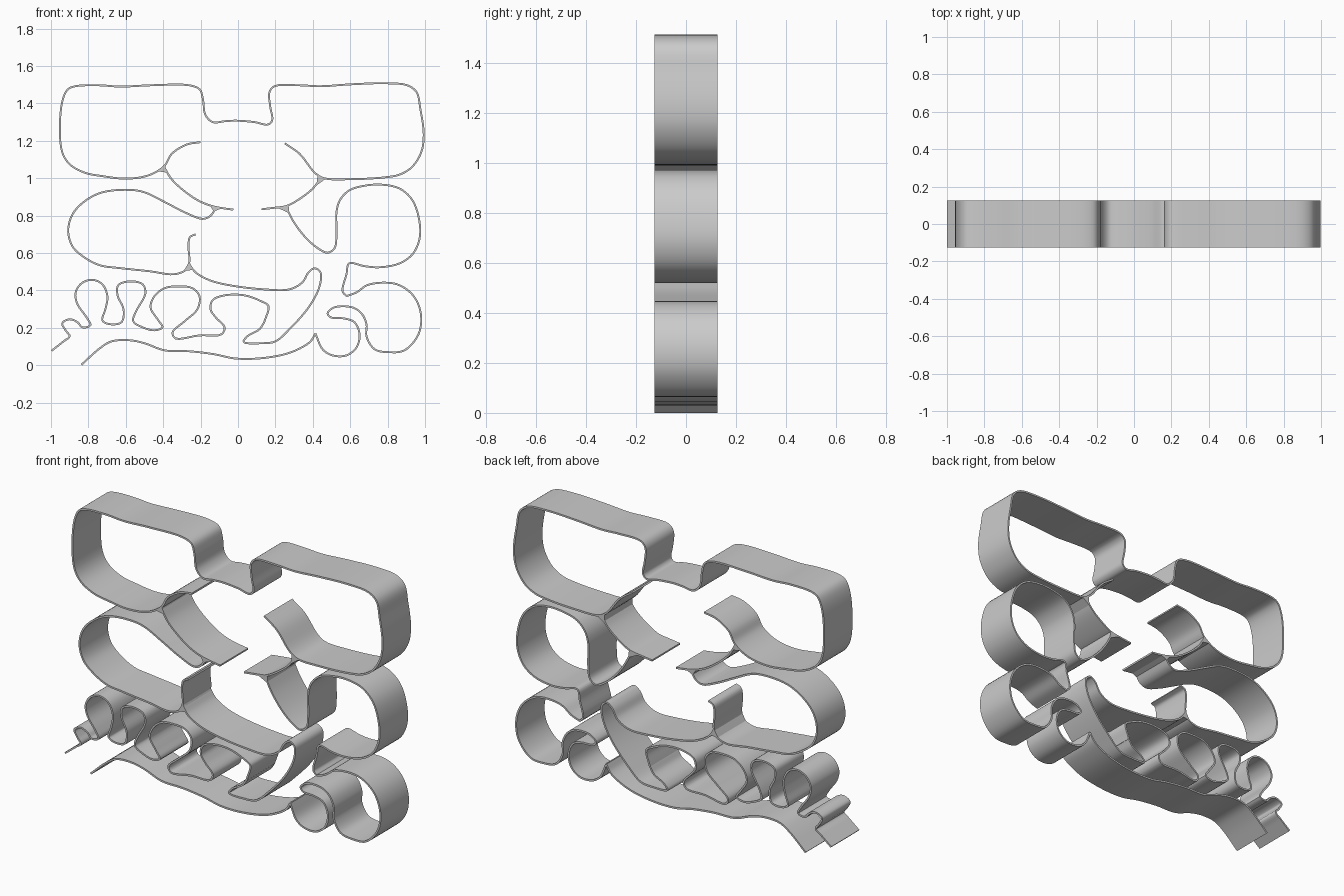
import bpy, bmesh
from mathutils import Vector

DEPTH = 0.125   # half height of the blade walls along y
WALL = 0.010    # wall thickness
STEPS = 5       # samples per path segment


def smooth_path(pts):
    """Centripetal Catmull-Rom curve through the given x, z points."""
    p = [Vector(q) for q in pts]
    p = [p[0] * 2 - p[1]] + p + [p[-1] * 2 - p[-2]]
    out = []
    for a, b, c, d in zip(p, p[1:], p[2:], p[3:]):
        t1 = (b - a).length ** 0.5
        t2 = t1 + (c - b).length ** 0.5
        t3 = t2 + (d - c).length ** 0.5
        for i in range(STEPS):
            t = t1 + (t2 - t1) * i / STEPS
            u = a.lerp(b, t / t1)
            v = b.lerp(c, (t - t1) / (t2 - t1))
            w = c.lerp(d, (t - t2) / (t3 - t2))
            out.append(u.lerp(v, t / t2).lerp(v.lerp(w, (t - t1) / (t3 - t1)), (t - t1) / (t2 - t1)))
    return out + [p[-2]]


def finish(name, bm):
    bmesh.ops.recalc_face_normals(bm, faces=bm.faces)
    me = bpy.data.meshes.new(name)
    bm.to_mesh(me)
    bm.free()
    ob = bpy.data.objects.new(name, me)
    bpy.context.collection.objects.link(ob)
    bpy.ops.object.select_all(action='DESELECT')
    ob.select_set(True)
    bpy.context.view_layer.objects.active = ob
    bpy.ops.object.shade_smooth_by_angle(angle=0.7)


def wall(name, pts):
    """Thin upright ribbon following a path in the xz plane."""
    path = smooth_path(pts)
    bm = bmesh.new()
    rings = []
    for i, q in enumerate(path):
        t = (path[min(i + 1, len(path) - 1)] - path[max(i - 1, 0)]).normalized()
        n = Vector((-t.y, t.x)) * WALL / 2
        corners = [(q + n, -DEPTH), (q - n, -DEPTH), (q - n, DEPTH), (q + n, DEPTH)]
        rings.append([bm.verts.new((c.x, y, c.y)) for c, y in corners])
    for r, s in zip(rings, rings[1:]):
        for k in range(4):
            bm.faces.new((r[k], r[k - 1], s[k - 1], s[k]))
    bm.faces.new(rings[0])
    bm.faces.new(rings[-1])
    finish(name, bm)


def web(name, pts):
    """Solid triangular fillet where two walls meet."""
    bm = bmesh.new()
    f = bm.faces.new([bm.verts.new((x, -DEPTH, z)) for x, z in pts])
    new = bmesh.ops.extrude_face_region(bm, geom=[f])['geom']
    bmesh.ops.translate(bm, vec=(0, 2 * DEPTH, 0), verts=[v for v in new if isinstance(v, bmesh.types.BMVert)])
    finish(name, bm)


# Top outline: left half, notch, right half
wall("top_outline", [
    (-.2, 1.193), (-.275, 1.18), (-.355, 1.13), (-.39, 1.07), (-.445, 1.03), (-.51, 1.007),
    (-.61, .998), (-.715, 1.01), (-.82, 1.03), (-.90, 1.075), (-.94, 1.14), (-.952, 1.29),
    (-.937, 1.42), (-.91, 1.475), (-.87, 1.492), (-.74, 1.497), (-.63, 1.49), (-.47, 1.497),
    (-.26, 1.497), (-.205, 1.475), (-.187, 1.42), (-.175, 1.34), (-.135, 1.30), (-.07, 1.305),
    (-.01, 1.308), (.09, 1.30), (.16, 1.287), (.183, 1.31), (.172, 1.385), (.168, 1.46),
    (.195, 1.492), (.33, 1.497), (.44, 1.492), (.6, 1.502), (.785, 1.508), (.905, 1.497),
    (.955, 1.46), (.975, 1.37), (.993, 1.235), (.98, 1.14), (.93, 1.06), (.865, 1.02),
    (.785, 1.005), (.6, .995), (.46, 1.0), (.41, 1.03), (.33, 1.13), (.25, 1.187)])

# Curved walls below the top outline
wall("left_middle_arc", [
    (-.395, 1.06), (-.355, .995), (-.285, .93), (-.205, .877), (-.125, .848), (-.025, .832)])
wall("right_middle_arc", [
    (.125, .834), (.2, .843), (.26, .852), (.33, .89), (.4, .945), (.44, .998)])

# Left middle loop
wall("left_middle_loop", [
    (-.115, .845), (-.15, .797), (-.19, .783), (-.285, .818), (-.39, .872), (-.5, .925),
    (-.58, .938), (-.725, .925), (-.82, .877), (-.885, .807), (-.908, .717), (-.885, .636),
    (-.83, .583), (-.74, .535), (-.634, .52), (-.473, .503), (-.34, .487), (-.275, .513),
    (-.26, .556), (-.265, .636), (-.257, .685), (-.227, .70)])

# Centre curve running down into the first lower lobe
wall("centre_lower_curve", [
    (-.26, .54), (-.227, .497), (-.152, .455), (-.045, .428), (.14, .406), (.275, .406),
    (.345, .444), (.377, .497), (.41, .519), (.441, .497), (.436, .422), (.382, .316),
    (.275, .193), (.2, .128), (.125, .118), (.03, .125), (.05, .155), (.115, .193), (.14, .23)])

# Row of lower lobes, right to left
wall("lower_lobes", [
    (.14, .23), (.163, .316), (.125, .342), (.035, .374), (-.072, .374), (-.136, .348),
    (-.147, .3), (-.12, .257), (-.072, .203), (-.088, .166), (-.206, .16), (-.334, .144),
    (-.35, .176), (-.286, .235), (-.217, .3), (-.206, .369), (-.243, .412), (-.324, .422),
    (-.393, .412), (-.447, .369), (-.468, .31), (-.43, .246), (-.404, .203), (-.447, .187),
    (-.51, .203), (-.56, .235), (-.548, .283), (-.495, .385), (-.51, .433), (-.58, .449),
    (-.64, .428), (-.644, .374), (-.612, .3), (-.623, .23), (-.687, .22), (-.725, .24),
    (-.709, .3), (-.698, .369), (-.725, .433), (-.778, .457), (-.837, .438), (-.869, .385),
    (-.858, .326), (-.81, .257), (-.789, .214), (-.832, .203), (-.858, .23), (-.9, .246),
    (-.94, .225), (-.922, .187), (-.9, .155), (-.933, .128), (-.997, .077)])

# Right middle loop
wall("right_middle_loop", [
    (.255, .85), (.302, .76), (.37, .674), (.436, .62), (.479, .602), (.516, .626),
    (.527, .7), (.527, .824), (.548, .888), (.596, .936), (.676, .96), (.767, .966),
    (.864, .945), (.933, .882), (.97, .77), (.97, .674), (.933, .594), (.864, .545),
    (.757, .524), (.676, .53), (.594, .545), (.58, .487), (.559, .396), (.58, .37)])

# Right lower loops
wall("right_lower_loops", [
    (.58, .37), (.634, .39), (.69, .428), (.783, .442), (.864, .428), (.94, .369),
    (.978, .273), (.965, .166), (.89, .08), (.81, .07), (.73, .086), (.687, .155),
    (.687, .22), (.66, .278), (.61, .31), (.516, .31), (.479, .278), (.495, .257),
    (.57, .25), (.623, .23), (.65, .166), (.634, .096), (.58, .053), (.505, .053),
    (.452, .086), (.414, .17)])

# Long bottom edge
wall("bottom_edge", [
    (.414, .17), (.388, .128), (.33, .09), (.25, .059), (.115, .037), (-.02, .037),
    (-.126, .059), (-.26, .075), (-.393, .08), (-.5, .118), (-.58, .134), (-.676, .128),
    (-.74, .09), (-.837, .003)])

# Small fillets at the wall junctions
for name, tri in {
    "web_upper_left": [(-.392, 1.075), (-.425, 1.037), (-.38, 1.03)],
    "web_upper_right": [(.425, 1.015), (.47, .998), (.42, .962)],
    "web_middle_left": [(-.15, .855), (-.085, .84), (-.13, .822)],
    "web_middle_right": [(.21, .843), (.27, .858), (.275, .812)],
    "web_lower_left": [(-.29, .505), (-.26, .555), (-.24, .51)],
}.items():
    web(name, tri)
